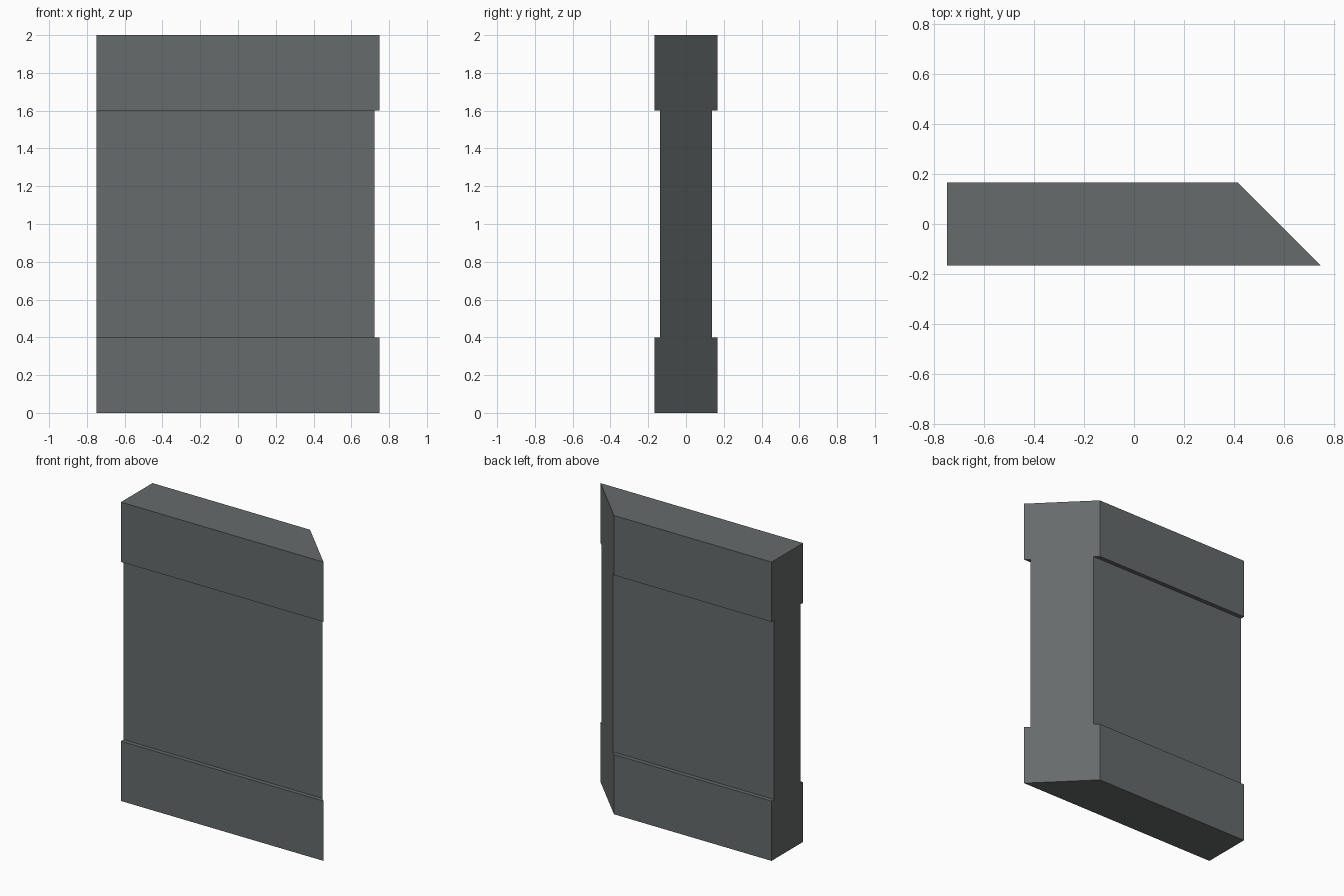
import bpy, bmesh

if "Cube" in bpy.data.objects:
    bpy.data.objects.remove(bpy.data.objects["Cube"])

# One flat colour for the whole wall
grey = bpy.data.materials.new("dark_grey")
grey.diffuse_color = (0.133, 0.145, 0.145, 1)
grey.use_nodes = True
grey.node_tree.nodes["Principled BSDF"].inputs["Base Color"].default_value = grey.diffuse_color

HALF_LENGTH = 0.75
MITRE = 0.5833          # the 45 degree end lies on x = MITRE - y
BAND, PANEL = 0.1667, 0.1387   # half thicknesses


def ring(bm, h, z):
    """Mitred wall outline with half thickness h at height z."""
    pts = [(-HALF_LENGTH, -h), (MITRE + h, -h), (MITRE - h, h), (-HALF_LENGTH, h)]
    return [bm.verts.new((x, y, z)) for x, y in pts]


# Wall: bottom band, recessed panel, top band, stacked as outline rings
bm = bmesh.new()
levels = [(BAND, 0), (BAND, 0.4), (PANEL, 0.4), (PANEL, 1.6), (BAND, 1.6), (BAND, 2)]
rings = [ring(bm, h, z) for h, z in levels]
bm.faces.new(rings[0][::-1])
bm.faces.new(rings[-1])
for k, (a, b) in enumerate(zip(rings, rings[1:])):
    step = levels[k][1] == levels[k + 1][1]
    for i in range(4):
        # horizontal ledges exist only on front and back; the ends stay flush
        if step and i in (1, 3):
            continue
        j = (i + 1) % 4
        bm.faces.new((a[i], a[j], b[j], b[i]))

mesh = bpy.data.meshes.new("mitred_wall")
bm.to_mesh(mesh)
bm.free()
mesh.materials.append(grey)
wall = bpy.data.objects.new("mitred_wall", mesh)
bpy.context.collection.objects.link(wall)
